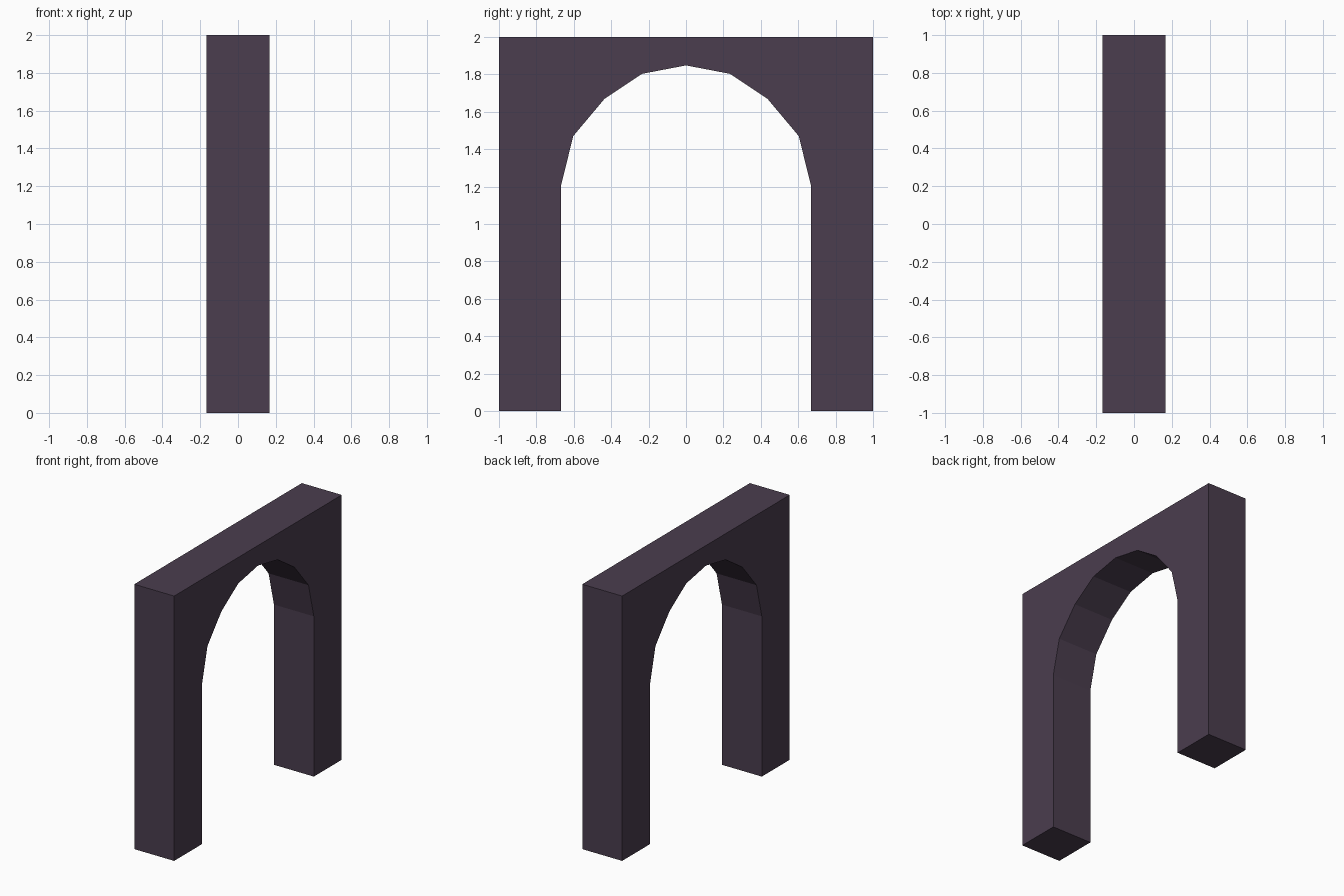
import bpy, bmesh

if "Cube" in bpy.data.objects:
    bpy.data.objects.remove(bpy.data.objects["Cube"])

HALF_DEPTH = 1 / 6      # half thickness along x

stone = bpy.data.materials.new("dark plum stone")
stone.diffuse_color = (0.069, 0.047, 0.077, 1)
stone.use_nodes = True
stone.node_tree.nodes["Principled BSDF"].inputs["Base Color"].default_value = stone.diffuse_color

# Half of the arched opening, from the floor up to just before the crown (y, z)
half_arch = [(0.667, 0), (0.667, 1.21), (0.603, 1.47), (0.435, 1.67), (0.235, 1.803)]
arch = half_arch + [(0, 1.848)] + [(-y, z) for y, z in reversed(half_arch)]
outline = [(-1, 0), (-1, 2), (1, 2), (1, 0)] + arch

# Archway: wall outline with the opening, extruded through its thickness
bm = bmesh.new()
side = bm.faces.new([bm.verts.new((-HALF_DEPTH, y, z)) for y, z in outline])
ext = bmesh.ops.extrude_face_region(bm, geom=[side], use_keep_orig=True)
moved = [g for g in ext["geom"] if isinstance(g, bmesh.types.BMVert)]
bmesh.ops.translate(bm, verts=moved, vec=(2 * HALF_DEPTH, 0, 0))
bmesh.ops.recalc_face_normals(bm, faces=bm.faces)
bmesh.ops.triangulate(bm, faces=[f for f in bm.faces if len(f.verts) > 4])

mesh = bpy.data.meshes.new("archway")
bm.to_mesh(mesh)
bm.free()
mesh.materials.append(stone)
bpy.context.collection.objects.link(bpy.data.objects.new("archway", mesh))
